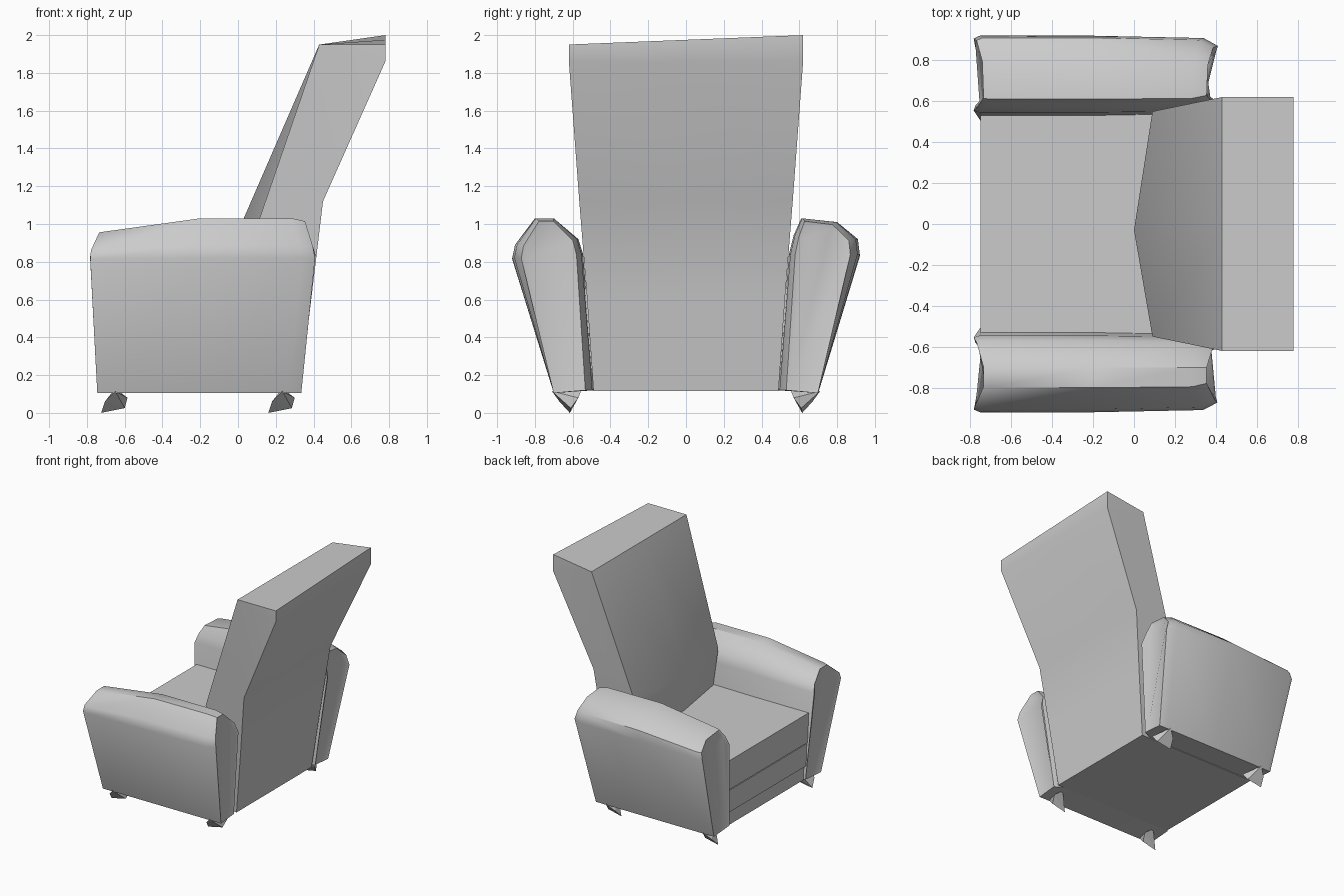
import bpy, bmesh, math
from mathutils import Vector

if "Cube" in bpy.data.objects:
    bpy.data.objects.remove(bpy.data.objects["Cube"])


def finish(name, bm, angle=38):
    bmesh.ops.remove_doubles(bm, verts=bm.verts, dist=0.0005)
    bmesh.ops.recalc_face_normals(bm, faces=bm.faces)
    mesh = bpy.data.meshes.new(name)
    bm.to_mesh(mesh)
    bm.free()
    ob = bpy.data.objects.new(name, mesh)
    bpy.context.collection.objects.link(ob)
    bpy.ops.object.select_all(action='DESELECT')
    ob.select_set(True)
    bpy.context.view_layer.objects.active = ob
    if angle:
        bpy.ops.object.shade_smooth_by_angle(angle=math.radians(angle))
    return ob


def loft(rings):
    bm = bmesh.new()
    vs = [[bm.verts.new(p) for p in r] for r in rings]
    n = len(rings[0])
    for a, b in zip(vs, vs[1:]):
        for i in range(n):
            j = (i + 1) % n
            bm.faces.new((a[i], a[j], b[j], b[i]))
    caps = [bm.faces.new(vs[0]), bm.faces.new(vs[-1])]
    return bm, caps


def box(name, x0, x1, y, z0, z1, y_low=None):
    yl = y_low or y
    rings = [[(x0, -w, z), (x1, -w, z), (x1, w, z), (x0, w, z)]
             for z, w in ((z0, yl), (z1, y))]
    return finish(name, loft(rings)[0], 0)


def lerp(pts, t):
    for (a, u), (b, v) in zip(pts, pts[1:]):
        if t <= b:
            return u + (v - u) * max(0, (t - a) / (b - a))
    return pts[-1][1]


# Backrest: bulged front, bent back, slightly wider at the top
rows = [(.12, .13, .06, .49, .12, .33, .49),
        (.65, .12, .04, .525, .62, .39, .525),
        (.96, .09, .00, .55, 1.12, .45, .565),
        (1.95, .43, .43, .62, 1.86, .78, .62),
        (1.95, .43, .43, .62, 1.975, .78, .62)]
rings = []
for i, (zf, xe, xc, wf, zb, xb, wb) in enumerate(rows):
    tilt = .04 if i == 4 else 0
    rings.append([(xe, -wf, zf), (xc, -.03, zf), (xe, wf, zf),
                  (xb, wb, zb + tilt * wb), (xb, 0, zb), (xb, -wb, zb - tilt * wb)])
finish("backrest", loft(rings)[0])

# Arms: flared cross-sections lofted front to back, ends pulled in
front_x = [(.12, -.745), (.87, -.785), (1.03, -.735)]
back_x = [(.12, .335), (.84, .41), (1.03, .355)]


def arm(name, section):
    cy = sum(p[0] for p in section) / len(section)

    def ring(xs, off, shrink, drop):
        r = []
        for y, z in section:
            x = lerp(xs, z) + off if isinstance(xs, list) else xs
            zz = z - drop * max(0, (z - .8) / .23)
            r.append((x, cy + (y - cy) * shrink, zz))
        return r
    bm, caps = loft([ring(front_x, 0, .94, .075), ring(front_x, .03, 1, .07),
                     ring(-.2, 0, 1, 0), ring(back_x, -.07, .95, 0),
                     ring(back_x, 0, .78, .015)])
    # recessed end panels
    bmesh.ops.recalc_face_normals(bm, faces=bm.faces)
    bmesh.ops.inset_individual(bm, faces=caps, thickness=.025, depth=-.008)
    finish(name, bm)


arm("arm_right", [(-.70, .105), (-.92, .82), (-.905, .89), (-.80, 1.03),
                  (-.70, 1.03), (-.57, .92), (-.545, .84), (-.485, .12)])
arm("arm_left", [(.70, .105), (.92, .84), (.91, .92), (.80, 1.01),
                 (.61, 1.03), (.57, .94), (.545, .84), (.485, .12)])

# Seat and front panels
box("seat_cushion", -.75, .15, .54, .42, .66, .53)
box("front_panel", -.745, .1, .53, .23, .41, .51)
box("base", -.73, .33, .51, .115, .43, .49)

# Feet: small angular wedges
for fx, label in ((-.65, "front"), (.235, "back")):
    for s, side in ((-1, "right"), (1, "left")):
        bm = bmesh.new()
        for dx, y, z in ((-.075, .615, 0), (.05, .61, .025), (.065, .57, .08),
                         (0, .71, .115), (0, .55, .13), (-.055, .67, .06)):
            bm.verts.new(Vector((fx + dx, s * y, z)))
        bmesh.ops.convex_hull(bm, input=bm.verts)
        finish(f"{label}_foot_{side}", bm, 0)
